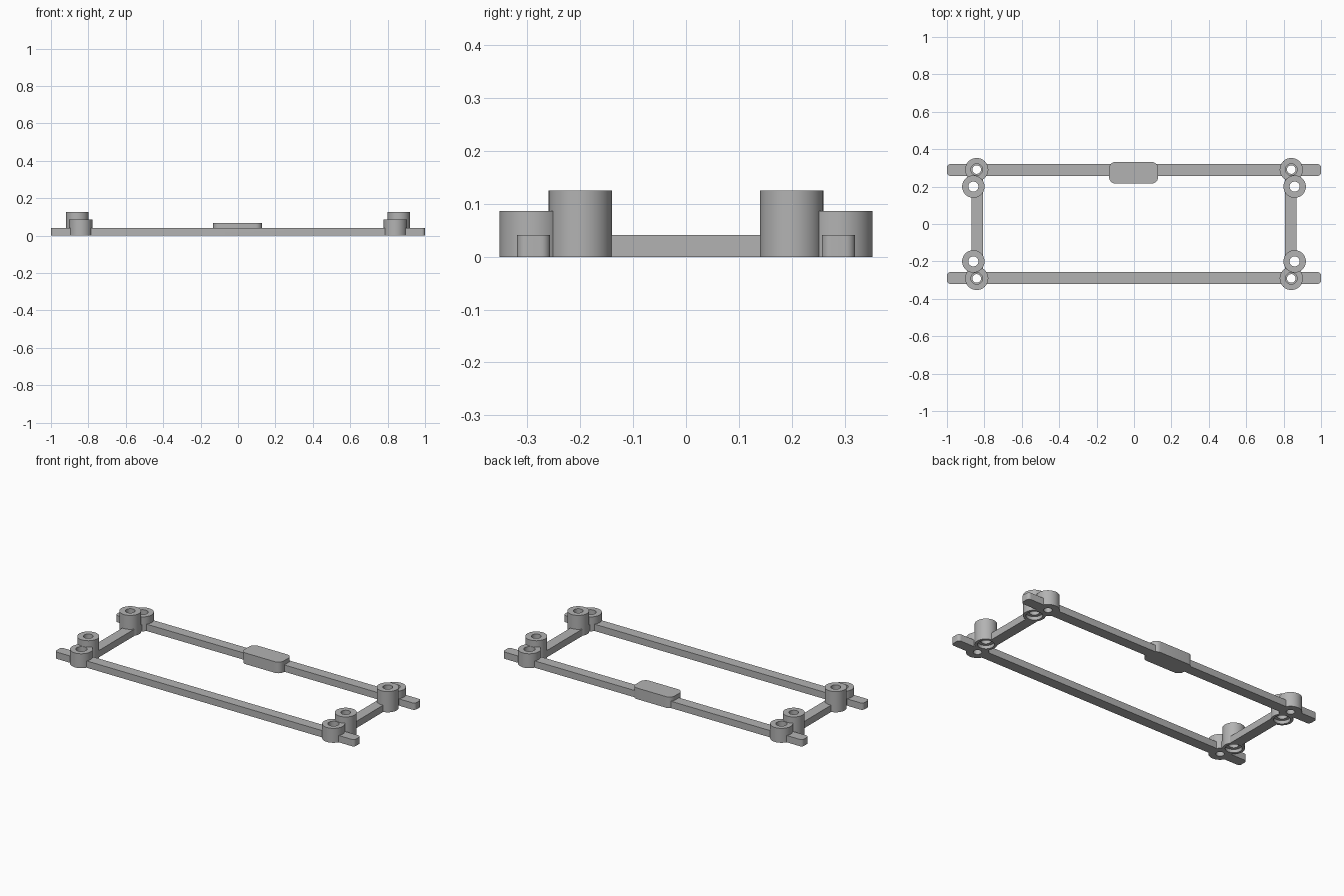
import bpy
import bmesh
import math

cube = bpy.data.objects.get("Cube")
if cube:
    bpy.data.objects.remove(cube, do_unlink=True)

grey = bpy.data.materials.new("plain grey")
grey.use_nodes = True
GREY = (0.45, 0.45, 0.45, 1)
grey.diffuse_color = GREY
grey.node_tree.nodes["Principled BSDF"].inputs["Base Color"].default_value = GREY

BAR_H = 0.041
SHORT_XY, SHORT_R, SHORT_H = (0.841, 0.291), 0.062, 0.087
TALL_XY, TALL_R, TALL_H = (0.859, 0.2), 0.06, 0.125
CORNERS = [("front_right", -1, -1), ("front_left", 1, -1),
           ("back_right", -1, 1), ("back_left", 1, 1)]


def make_object(name, bm):
    bmesh.ops.recalc_face_normals(bm, faces=bm.faces)
    mesh = bpy.data.meshes.new(name)
    bm.to_mesh(mesh)
    bm.free()
    mesh.materials.append(grey)
    obj = bpy.data.objects.new(name, mesh)
    bpy.context.collection.objects.link(obj)
    return obj


def rounded_bar(name, x0, x1, y0, y1, height, radius=0):
    """Box with its upright corners rounded."""
    bm = bmesh.new()
    bmesh.ops.create_cube(bm, size=1)
    for v in bm.verts:
        v.co = (x1 if v.co.x > 0 else x0,
                y1 if v.co.y > 0 else y0,
                height if v.co.z > 0 else 0)
    if radius:
        upright = [e for e in bm.edges
                   if abs(e.verts[0].co.z - e.verts[1].co.z) > height / 2]
        bmesh.ops.bevel(bm, geom=upright, offset=radius, segments=8,
                        profile=0.5, affect='EDGES')
    return make_object(name, bm)


def add_lathe(bm, profile, x, y, sides=48):
    """Closed solid turned from (radius, z) steps."""
    rings = []
    for r, z in profile:
        rings.append([bm.verts.new((x + r * math.cos(math.tau * i / sides),
                                    y + r * math.sin(math.tau * i / sides), z))
                      for i in range(sides)])
    for low, high in zip(rings, rings[1:]):
        for i in range(sides):
            j = (i + 1) % sides
            bm.faces.new((low[i], low[j], high[j], high[i]))
    bm.faces.new(rings[0][::-1])
    bm.faces.new(rings[-1])


# Frame bars and the grip tab
parts = [
    rounded_bar("front_rail", -1, 1, -0.32, -0.257, BAR_H, 0.018),
    rounded_bar("back_rail", -1, 1, 0.257, 0.32, BAR_H, 0.018),
    rounded_bar("right_crossbar", -0.87, -0.808, -0.257, 0.257, BAR_H),
    rounded_bar("left_crossbar", 0.808, 0.87, -0.257, 0.257, BAR_H),
    rounded_bar("grip_tab", -0.133, 0.129, 0.216, 0.332, 0.067, 0.035),
]

# Round posts at every corner, and the holes that run through them
holes = bmesh.new()
for corner, sx, sy in CORNERS:
    for kind, (px, py), r, h in (("short", SHORT_XY, SHORT_R, SHORT_H),
                                 ("tall", TALL_XY, TALL_R, TALL_H)):
        bm = bmesh.new()
        add_lathe(bm, [(r, 0), (r, h)], sx * px, sy * py)
        parts.append(make_object(f"{corner}_{kind}_post", bm))
    add_lathe(holes, [(0.023, -0.05), (0.023, BAR_H), (0.031, BAR_H), (0.031, 0.2)],
              sx * SHORT_XY[0], sy * SHORT_XY[1])
    add_lathe(holes, [(0.045, -0.05), (0.045, 0.02), (0.027, 0.02), (0.027, 0.2)],
              sx * TALL_XY[0], sy * TALL_XY[1])
cutter = make_object("hole_cutter", holes)
cutter.hide_render = True

# Drill the parts and smooth the round sides
for obj in parts:
    bpy.ops.object.select_all(action='DESELECT')
    obj.select_set(True)
    bpy.context.view_layer.objects.active = obj
    if obj.name != "grip_tab":
        mod = obj.modifiers.new("holes", 'BOOLEAN')
        mod.operation = 'DIFFERENCE'
        mod.solver = 'EXACT'
        mod.object = cutter
        bpy.ops.object.modifier_apply(modifier=mod.name)
    bpy.ops.object.shade_smooth_by_angle(angle=math.radians(30))

bpy.data.objects.remove(cutter, do_unlink=True)
